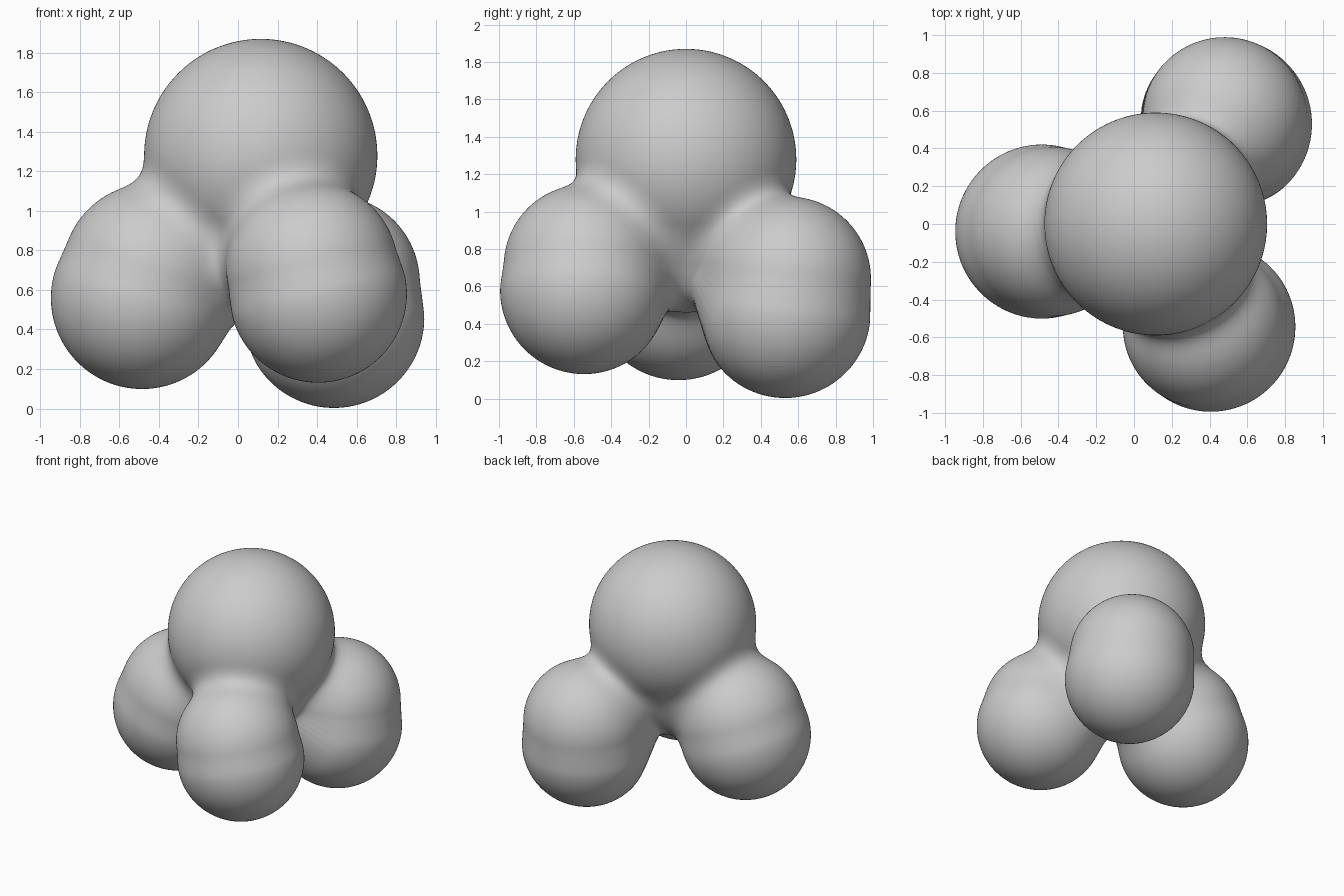
import bpy, bmesh
from mathutils import Vector

if "Cube" in bpy.data.objects:
    bpy.data.objects.remove(bpy.data.objects["Cube"])

# rounded parts: (start, end, start radius, end radius)
def part(a, b, ra, rb):
    a, b = Vector(a), Vector(b)
    return a, b - a, max((b - a).length_squared, 1e-9), ra, rb - ra

PARTS = [
    part((0.115, 0, 1.28), (0.115, 0, 1.28), 0.59, 0.59),               # head ball
    part((0.10, 0, 0.82), (0.10, 0, 0.82), 0.36, 0.36),                 # core
    part((-0.485, -0.04, 0.56), (-0.44, -0.04, 0.69), 0.462, 0.45),     # left lobe
    part((0.405, -0.545, 0.58), (0.375, -0.54, 0.71), 0.45, 0.435),     # front lobe
    part((0.485, 0.53, 0.46), (0.48, 0.55, 0.64), 0.458, 0.44),         # back lobe
]
BLEND = 0.15

def distance(p):
    """Smoothly blended distance to all parts."""
    d = None
    for a, ab, l2, r, dr in PARTS:
        v = p - a
        t = min(1.0, max(0.0, v.dot(ab) / l2))
        e = (v - ab * t).length - r - dr * t
        if d is None:
            d = e
        else:
            h = max(BLEND - abs(d - e), 0.0) / BLEND
            d = min(d, e) - h * h * BLEND / 4
    return d

# push a fine sphere out from the centre onto the blended surface
centre = Vector((0.10, 0, 0.85))
bm = bmesh.new()
bmesh.ops.create_icosphere(bm, subdivisions=7, radius=1)
for v in bm.verts:
    direction = v.co.normalized()
    t = 1.7
    for _ in range(40):
        d = distance(centre + direction * t)
        t -= d * 0.95
        if abs(d) < 0.0005:
            break
    v.co = centre + direction * t
for f in bm.faces:
    f.smooth = True

mesh = bpy.data.meshes.new("blended_lobes")
bm.to_mesh(mesh)
bm.free()
body = bpy.data.objects.new("blended_lobes", mesh)
bpy.context.collection.objects.link(body)

# soften the creases slightly
smooth = body.modifiers.new("soften", 'SMOOTH')
smooth.factor = 0.5
smooth.iterations = 8
